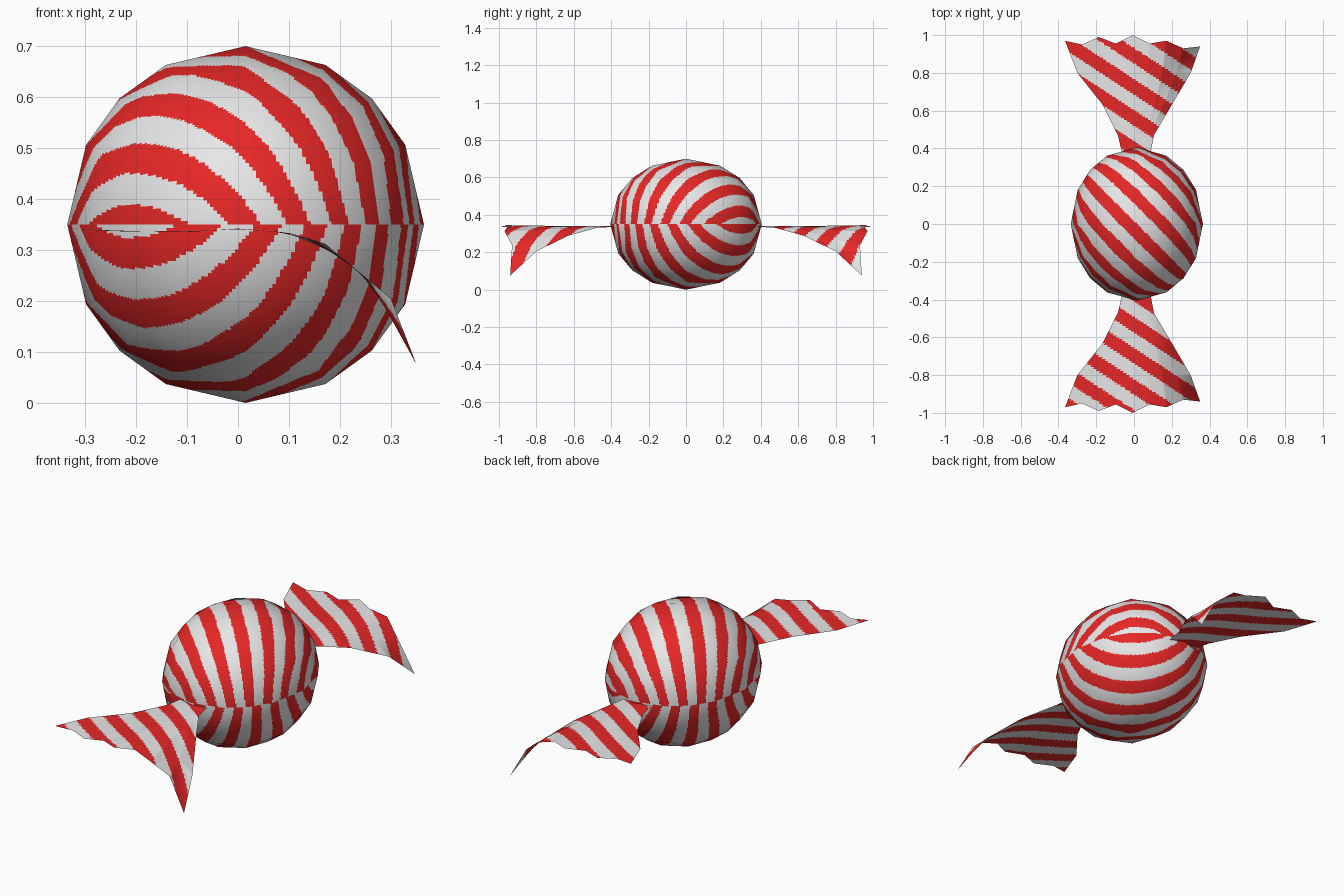
import bpy, bmesh, math
from mathutils import Vector

if "Cube" in bpy.data.objects:
    bpy.data.objects.remove(bpy.data.objects["Cube"])

PERIOD = 0.138                       # spacing of the red stripes
CX, CZ = 0.015, 0.35                 # body centre
RX, RY, RZ = 0.35, 0.405, 0.35       # body radii


def material(name, rgb):
    m = bpy.data.materials.new(name)
    m.diffuse_color = (*rgb, 1)
    m.use_nodes = True
    m.node_tree.nodes["Principled BSDF"].inputs["Base Color"].default_value = m.diffuse_color
    return m


MATS = [material("wrapper white", (0.8, 0.8, 0.8)),
        material("wrapper red", (0.8, 0.02, 0.02))]


def is_red(s, centre):
    d = (s - centre) / PERIOD
    return abs(d - round(d)) < 0.25


def split(bm, cuts):
    bmesh.ops.subdivide_edges(bm, edges=bm.edges[:], cuts=cuts, use_grid_fill=True)


def finish(bm, name, stripe):
    for f in bm.faces:
        f.smooth = True
        f.material_index = int(stripe(f.calc_center_median()))
    me = bpy.data.meshes.new(name)
    bm.to_mesh(me)
    bm.free()
    for m in MATS:
        me.materials.append(m)
    ob = bpy.data.objects.new(name, me)
    bpy.context.collection.objects.link(ob)
    return ob


# Candy body: 4x4 cube-sphere, facets split finely so stripes can be cut in
def unit(p):
    return Vector(((p.x - CX) / RX, p.y / RY, (p.z - CZ) / RZ)).normalized()


def body_stripe(p):
    u = unit(p)
    theta = math.acos(min(1, abs(u.z)))
    h = max(math.hypot(u.x, u.y), 1e-6)
    s = theta / h * (RX * u.x + RY * u.y) / math.sqrt(2)
    return is_red(s, -0.034 if u.z > 0 else 0.02)


bm = bmesh.new()
bmesh.ops.create_cube(bm, size=2)
split(bm, 3)
for v in bm.verts:
    n = v.co.normalized()
    v.co = (CX + RX * n.x, RY * n.y, CZ + RZ * n.z)
split(bm, 21)
body = finish(bm, "candy_body", body_stripe)
normals = []
for v in body.data.vertices:
    u = unit(v.co)
    normals.append(Vector((u.x / RX, u.y / RY, u.z / RZ)).normalized())
body.data.normals_split_custom_set_from_vertices(normals)

# Twisted wrapper ends: fan-shaped sheets drooping at the right side
ROWS = [(0.36, -0.06, 0.085), (0.47, -0.085, 0.105), (0.63, -0.165, 0.2),
        (0.8, -0.30, 0.30), (0.97, -0.365, 0.35)]
RIM = [0.97, 0.95, 0.99, 0.955, 1.0, 0.955, 0.97, 0.93, 0.94]
DROOP = [(-0.37, 0.346), (-0.26, 0.337), (-0.1, 0.335), (0, 0.342),
         (0.1, 0.334), (0.17, 0.313), (0.3, 0.205), (0.36, 0.05)]


def droop(x):
    for (a, za), (b, zb) in zip(DROOP, DROOP[1:]):
        if x <= b:
            return za + (zb - za) * (x - a) / (b - a)
    return DROOP[-1][1]


def wrapper_end(name, side, centre):
    bm = bmesh.new()
    grid = []
    for r, (y, x0, x1) in enumerate(ROWS):
        row = []
        for i in range(9):
            x = x0 + (x1 - x0) * i / 8
            yy = RIM[i] if r == len(ROWS) - 1 else y
            row.append(bm.verts.new((x, side * yy, droop(x))))
        grid.append(row)
    for a, b in zip(grid, grid[1:]):
        for i in range(8):
            q = [a[i], a[i + 1], b[i + 1], b[i]]
            bm.faces.new(q if side > 0 else q[::-1])
    split(bm, 15)
    finish(bm, name, lambda p: is_red(0.55 * p.x + 0.84 * p.y, centre))


wrapper_end("wrapper_end_back", 1, 0.61)
wrapper_end("wrapper_end_front", -1, -1.0)
